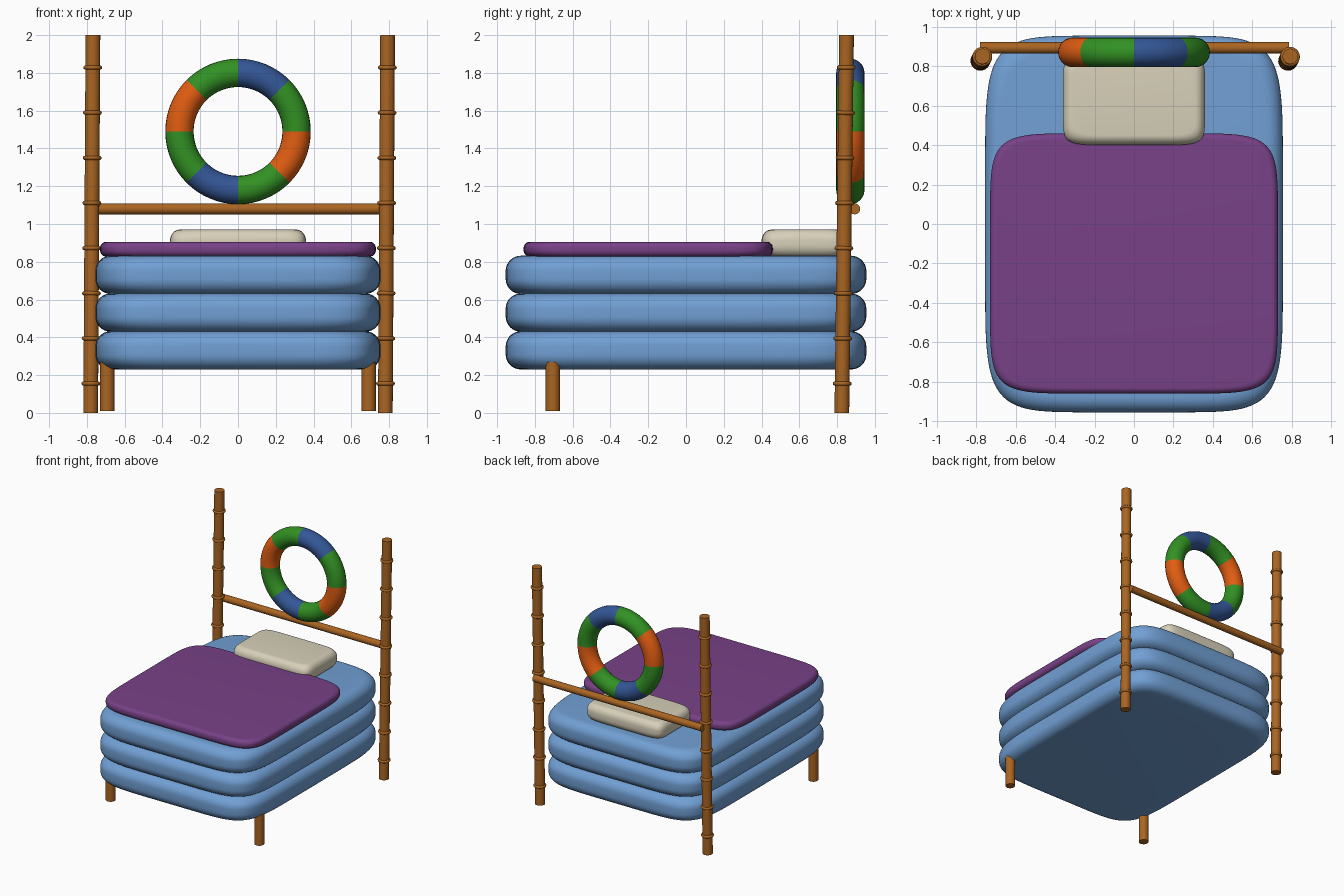
import bpy, bmesh, math
from mathutils import Vector

if "Cube" in bpy.data.objects:
    bpy.data.objects.remove(bpy.data.objects["Cube"])


def material(name, rgb):
    m = bpy.data.materials.new(name)
    m.diffuse_color = (*rgb, 1)
    m.use_nodes = True
    m.node_tree.nodes["Principled BSDF"].inputs["Base Color"].default_value = m.diffuse_color
    return m


BLUE = material("mattress blue", (0.165, 0.35, 0.66))
PURPLE = material("blanket purple", (0.188, 0.053, 0.242))
CREAM = material("pillow cream", (0.68, 0.63, 0.485))
WOOD = material("bamboo brown", (0.40, 0.13, 0.016))
GREEN = material("ring green", (0.032, 0.283, 0.017))
NAVY = material("ring blue", (0.034, 0.095, 0.31))
ORANGE = material("ring orange", (0.753, 0.11, 0.006))


def finish(name, bm, mats):
    bmesh.ops.recalc_face_normals(bm, faces=bm.faces)
    me = bpy.data.meshes.new(name)
    bm.to_mesh(me)
    bm.free()
    for m in mats:
        me.materials.append(m)
    ob = bpy.data.objects.new(name, me)
    bpy.context.collection.objects.link(ob)
    bpy.ops.object.select_all(action='DESELECT')
    ob.select_set(True)
    bpy.context.view_layer.objects.active = ob
    bpy.ops.object.shade_smooth_by_angle(angle=math.radians(40))
    return ob


def loft(bm, rows, closed=False):
    """Join rings of points with quads; cap the ends unless closed."""
    rings = [[bm.verts.new(p) for p in r] for r in rows]
    n = len(rings[0])
    faces = []
    for k in range(len(rings) if closed else len(rings) - 1):
        a, b = rings[k], rings[(k + 1) % len(rings)]
        for i in range(n):
            j = (i + 1) % n
            f = bm.faces.new((a[i], a[j], b[j], b[i]))
            faces.append((k, f))
    if not closed:
        bm.faces.new(rings[0][::-1])
        bm.faces.new(rings[-1])
    return faces


def cushion(name, x, y, z, power, round_in, round_up, mat):
    """Soft slab: superellipse outline with rounded top and bottom rims."""
    cx, cy = sum(x) / 2, sum(y) / 2
    hx, hy = (x[1] - x[0]) / 2, (y[1] - y[0]) / 2
    prof = []
    for k in range(9):
        a = math.pi / 2 * k / 8
        prof.append((round_in * (1 - math.sin(a)), z[0] + round_up * (1 - math.cos(a))))
    prof += [(d, z[0] + z[1] - h) for d, h in reversed(prof)]
    rows = []
    for d, h in prof:
        row = []
        for i in range(96):
            t = 2 * math.pi * (i + 0.5) / 96
            c, s = math.cos(t), math.sin(t)
            row.append((cx + math.copysign(abs(c) ** (2 / power), c) * (hx - d),
                        cy + math.copysign(abs(s) ** (2 / power), s) * (hy - d), h))
        rows.append(row)
    bm = bmesh.new()
    loft(bm, rows)
    return finish(name, bm, [mat])


def pole(bm, a, b, r, sides=24):
    a, b = Vector(a), Vector(b)
    q = (b - a).to_track_quat('Z', 'Y')
    ring = [q @ Vector((r * math.cos(2 * math.pi * i / sides),
                        r * math.sin(2 * math.pi * i / sides), 0)) for i in range(sides)]
    loft(bm, [[p + v for v in ring] for p in (a, b)])


def torus(bm, centre, R, r, axis, n=64, m=24):
    q = Vector(axis).to_track_quat('Z', 'Y')
    rows = []
    for k in range(n):
        u = 2 * math.pi * k / n
        rows.append([Vector(centre) + q @ Vector((
            (R + r * math.cos(v)) * math.cos(u), (R + r * math.cos(v)) * math.sin(u),
            r * math.sin(v))) for v in (2 * math.pi * j / m for j in range(m))])
    return loft(bm, rows, closed=True)


# stacked mattresses
for i in range(3):
    z0 = 0.23 + 0.2 * i
    cushion(f"mattress_{i + 1}", (-0.755, 0.755), (-0.955, 0.955), (z0, z0 + 0.202),
            6.5, 0.08, 0.08, BLUE)

# blanket and pillow
cushion("blanket", (-0.73, 0.73), (-0.86, 0.46), (0.828, 0.905), 7.5, 0.03, 0.034, PURPLE)
cushion("pillow", (-0.36, 0.36), (0.40, 0.86), (0.828, 0.97), 7.5, 0.05, 0.06, CREAM)

# tall bamboo posts with joint rings, both leaning the same way
for side, label in ((-1, "left"), (1, "right")):
    low, high = Vector((0.78 * side, 0.825, 0)), Vector((0.78 * side + 0.012, 0.85, 2))
    bm = bmesh.new()
    pole(bm, low, high, 0.039)
    for k in range(8):
        p = low.lerp(high, (0.155 + 0.239 * k) / 2)
        torus(bm, p, 0.039, 0.011, high - low, 24, 10)
    finish(f"{label}_bamboo_post", bm, [WOOD])

    # short front leg
    bm = bmesh.new()
    pole(bm, (0.692 * side, -0.705, 0.01), (0.692 * side, -0.705, 0.27), 0.038)
    finish(f"{label}_front_leg", bm, [WOOD])

# headboard rail
bm = bmesh.new()
pole(bm, (-0.78, 0.893, 1.08), (0.785, 0.893, 1.08), 0.029)
finish("headboard_rail", bm, [WOOD])

# striped ring: eighths coloured by angle, clockwise from the top
bm = bmesh.new()
for _, f in torus(bm, (0, 0.87, 1.49), 0.31, 0.075, (0, -1, 0)):
    c = f.calc_center_median()
    a = math.atan2(c.x, c.z - 1.49) % (2 * math.pi)
    f.material_index = (1, 0, 2, 0)[int(a / (math.pi / 4)) % 4]
finish("striped_ring", bm, [GREEN, NAVY, ORANGE])
